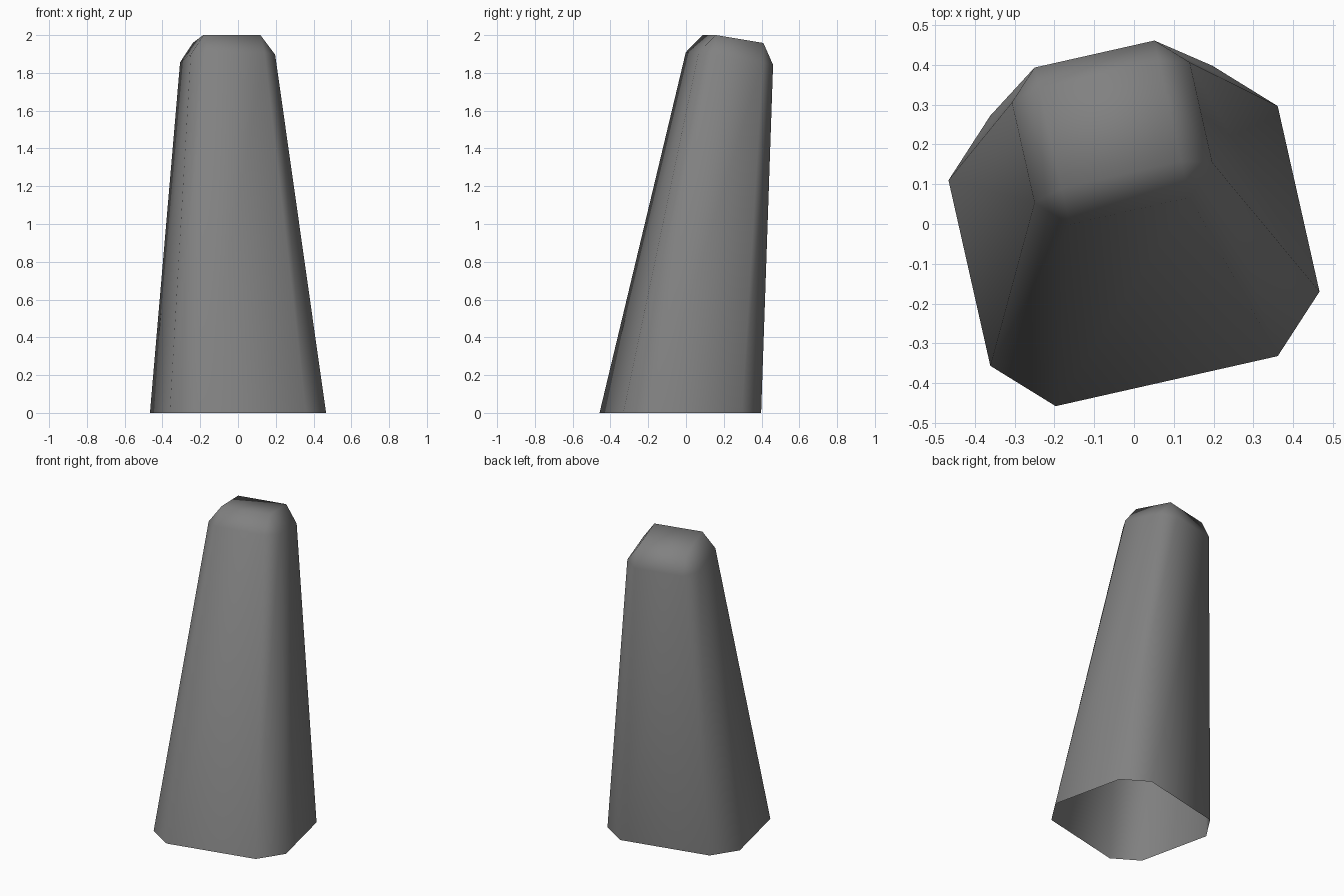
import bpy
import bmesh
from math import radians
from mathutils import Matrix, Vector

cube = bpy.data.objects.get("Cube")
if cube:
    bpy.data.objects.remove(cube, do_unlink=True)

stone = bpy.data.materials.new("mid_grey")
stone.use_nodes = True
grey = (0.22, 0.22, 0.22, 1.0)
stone.diffuse_color = grey
stone.node_tree.nodes["Principled BSDF"].inputs["Base Color"].default_value = grey

TURN = Matrix.Rotation(radians(12.7), 3, "Z")
SIGNS = [(-1, -1), (1, -1), (1, 1), (-1, 1)]


def place(u, v, centre, slope_x=0.0, slope_y=0.0):
    """Turn a flat point, tilt it and move it to the ring centre."""
    p = TURN @ Vector((u, v, 0))
    p.z = slope_x * p.x + slope_y * p.y
    return p + Vector(centre)


def chamfered_ring(bm, scale, centre, *slopes):
    """Two vertices per corner, counter-clockwise from the front left chamfer."""
    outer_u, outer_v, inner_u, inner_v = (scale * s for s in (0.424, 0.374, 0.286, 0.239))
    ring = []
    for su, sv in SIGNS:
        pair = [(su * outer_u, sv * inner_v), (su * inner_u, sv * outer_v)]
        if su != sv:
            pair.reverse()
        ring += [bm.verts.new(place(u, v, centre, *slopes)) for u, v in pair]
    return ring


bm = bmesh.new()
tilt = (0.032, -0.16)

# Leaning shaft, open underneath
foot = chamfered_ring(bm, 1.0, (0, -0.03, 0))
neck = chamfered_ring(bm, 0.54, (-0.055, 0.23, 1.876), *tilt)
for i in range(8):
    j = (i + 1) % 8
    bm.faces.new((foot[i], foot[j], neck[j], neck[i]))

# Chamfered cap with a tilted rectangular top
top = [bm.verts.new(place(su * 0.154, sv * 0.129, (-0.06, 0.25, 1.98), *tilt))
       for su, sv in SIGNS]
for c in range(4):
    n = (c + 1) % 4
    bm.faces.new((neck[2 * c], neck[2 * c + 1], top[c]))
    bm.faces.new((neck[2 * c + 1], neck[2 * n], top[n], top[c]))
bm.faces.new(top)

for face in bm.faces:
    face.smooth = True
mesh = bpy.data.meshes.new("leaning_post")
bm.to_mesh(mesh)
bm.free()
mesh.materials.append(stone)
post = bpy.data.objects.new("leaning_post", mesh)
bpy.context.collection.objects.link(post)
